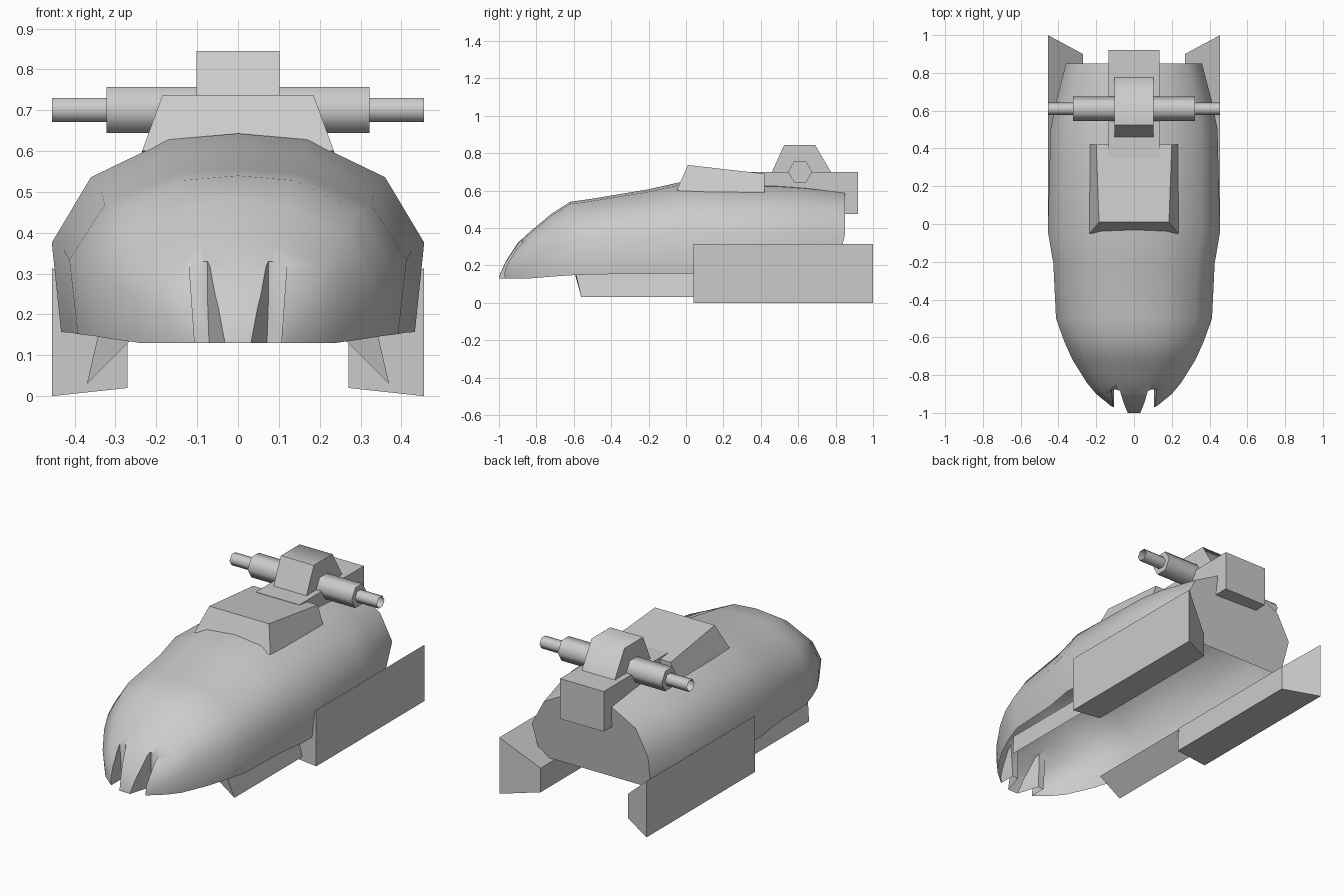
import bpy, bmesh, math

if "Cube" in bpy.data.objects:
    bpy.data.objects.remove(bpy.data.objects["Cube"])


def smooth_by_angle(ob, angle):
    bpy.ops.object.select_all(action='DESELECT')
    ob.select_set(True)
    bpy.context.view_layer.objects.active = ob
    bpy.ops.object.shade_smooth_by_angle(angle=math.radians(angle))


def loft(name, rings, smooth=None, caps=True):
    """Skin a closed solid through equal-length rings of 3D points."""
    bm = bmesh.new()
    vr = [[bm.verts.new(p) for p in r] for r in rings]
    n = len(vr[0])
    for a, b in zip(vr, vr[1:]):
        for i in range(n):
            j = (i + 1) % n
            bm.faces.new((a[i], a[j], b[j], b[i]))
    if caps:
        bm.faces.new(vr[0])
        bm.faces.new(vr[-1])
    bmesh.ops.recalc_face_normals(bm, faces=bm.faces)
    me = bpy.data.meshes.new(name)
    bm.to_mesh(me)
    bm.free()
    ob = bpy.data.objects.new(name, me)
    bpy.context.collection.objects.link(ob)
    if smooth:
        smooth_by_angle(ob, smooth)
    return ob


# Hull: one arched section scaled along y (y, half width, bottom z, top z)
ARCH = [(.95, 0), (1, .45), (.79, .78), (.37, .97), (0, 1)]
STATIONS = [
    (-1.0, .04, .13, .14), (-.965, .12, .13, .22), (-.9, .2, .13, .32),
    (-.84, .25, .13, .375), (-.72, .325, .14, .475), (-.62, .37, .147, .54),
    (-.5, .413, .152, .557), (-.21, .427, .155, .605), (-.04, .456, .157, .643),
    (.5, .442, .16, .635), (.64, .415, .165, .625), (.85, .36, .17, .60)]


def section(y, w, zb, zt):
    half = ARCH + [(-u, v) for u, v in ARCH[-2::-1]]
    lean = .05 if y > .8 else 0     # tail plate leans forward at the bottom
    return [(u * w, y - lean * max(0, 1 - v / .45), zb + v * (zt - zb)) for u, v in half]


hull = loft("hull", [section(*s) for s in STATIONS])

# Paired parts: nose grooves, side pods and lower skirts
for s, side in ((-1, "left"), (1, "right")):
    # groove narrows towards its back wall
    front = [(.025, .10), (.035, .25), (.06, .33), (.12, .33), (.104, .10)]
    back = [(.07, .10), (.075, .25), (.075, .33), (.12, .33), (.104, .10)]
    cutter = loft(f"groove_cutter_{side}", [
        [(s * x, -1.02, z) for x, z in front],
        [(s * x, -.875, z) for x, z in back]])
    cutter.hide_render = True
    cutter.display_type = 'WIRE'
    cut = hull.modifiers.new(f"groove_{side}", 'BOOLEAN')
    cut.operation = 'DIFFERENCE'
    cut.solver = 'EXACT'
    cut.object = cutter

    # pod: tall outer wall, low inner wall, slanted rear end
    pod = [(.456, 0), (.456, .315), (.27, .155), (.27, .02)]
    loft(f"side_pod_{side}", [
        [(s * x, .04, z) for x, z in pod],
        [(s * x, 1.0 if x > .4 else .9, z) for x, z in pod]])

    # skirt: thin wedge hanging below the hull
    skirt = [(.37, .03), (.34, .16), (.26, .14)]
    loft(f"lower_skirt_{side}", [
        [(s * x, -.56 if z < .1 else -.59, z) for x, z in skirt],
        [(s * x, .05, z) for x, z in skirt]])

# Bake the grooves, then open the hull underneath so it is a shell
bpy.context.view_layer.objects.active = hull
for m in list(hull.modifiers):
    bpy.ops.object.modifier_apply(modifier=m.name)
bm = bmesh.new()
bm.from_mesh(hull.data)
floor = [f for f in bm.faces if f.normal.z < -.9 and f.calc_center_median().z < .2]
bmesh.ops.delete(bm, geom=floor, context='FACES')
bm.to_mesh(hull.data)
bm.free()
smooth_by_angle(hull, 55)

# Roof hatch: tapered block with a forward-leaning top
loft("roof_hatch", [
    [(-.235, -.05, .60), (.235, -.05, .60), (.235, .42, .58), (-.235, .42, .58)],
    [(-.185, .01, .737), (.185, .01, .737), (.2, .42, .69), (-.2, .42, .69)]], smooth=60)

# Gun mount overhanging the tail
loft("gun_mount", [
    [(-.135, .35, z), (.135, .35, z), (.135, .92, z), (-.135, .92, z)]
    for z in (.475, .70)])

# Turret: trapezoid profile across x
turret = [(.46, .70), (.525, .845), (.69, .845), (.775, .70)]
loft("gun_turret", [[(x, y, z) for y, z in turret] for x in (-.102, .102)], smooth=65)


# Hexagonal barrels across the turret
def hexagon(x, r):
    return [(x, .61 + r * math.cos(i * math.pi / 3), .701 + r * math.sin(i * math.pi / 3))
            for i in range(6)]


loft("gun_sleeve", [hexagon(x, .065) for x in (-.322, .322)], smooth=65)
for s, side in ((-1, "left"), (1, "right")):
    loft(f"gun_barrel_{side}", [hexagon(s * x, .034) for x in (.3, .456)],
         smooth=65, caps=False)
